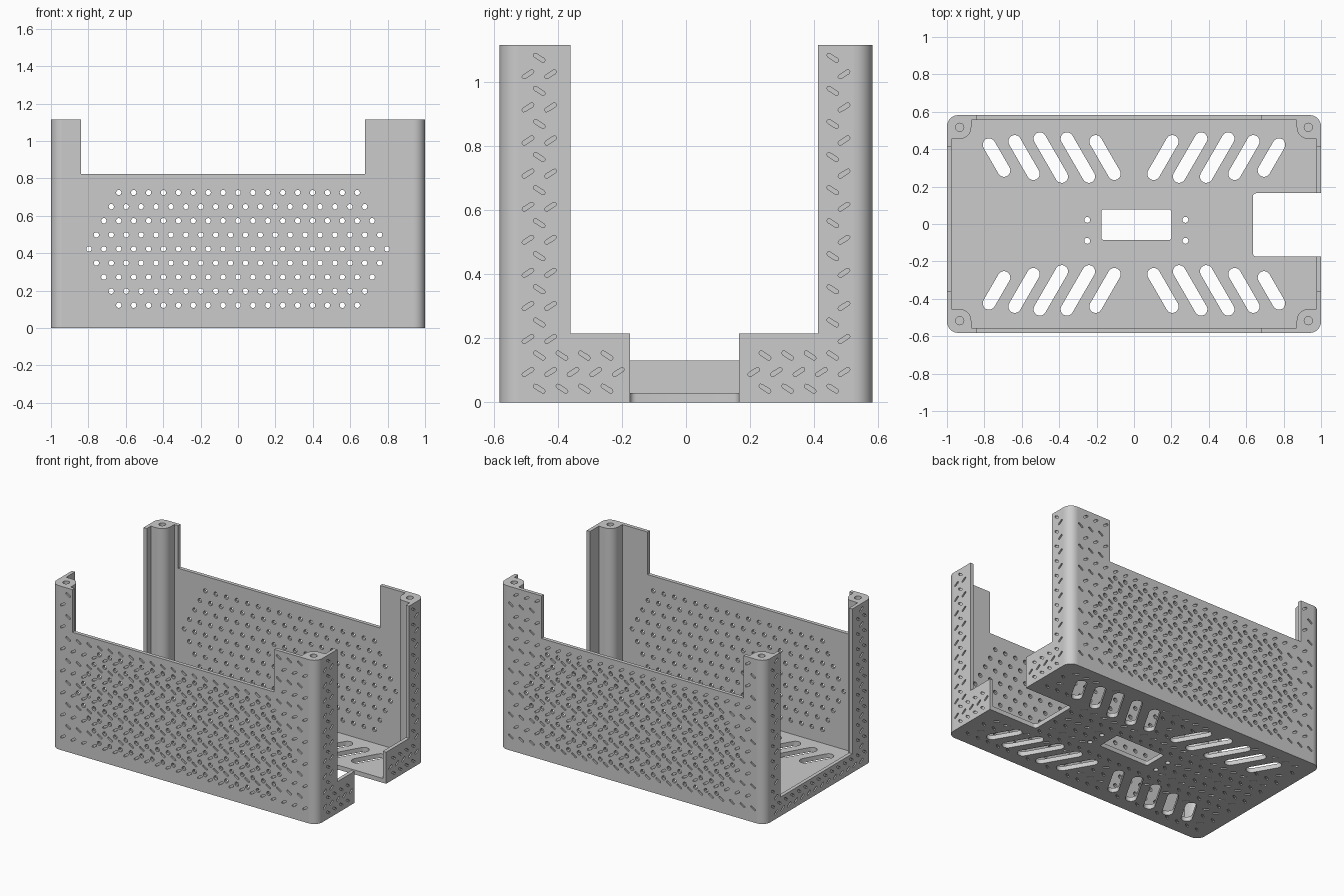
import bpy
from math import pi, sin, cos, radians
from mathutils import Matrix, Vector, geometry

cube = bpy.data.objects.get("Cube")
if cube:
    bpy.data.objects.remove(cube)

X, Y, TOP = 1.0, 0.582, 1.115       # half length, half width, height
R, SKIN, WALL = 0.06, 0.008, 0.025  # corner radius, groove depth, wall thickness

grey = bpy.data.materials.new("plain grey")
grey.use_nodes = True
colour = (0.6, 0.6, 0.6, 1)
grey.diffuse_color = colour
grey.node_tree.nodes["Principled BSDF"].inputs["Base Color"].default_value = colour

FACE_Y = Matrix.Rotation(pi / 2, 4, 'X')
FACE_X = Matrix(((0, 0, 1, 0), (1, 0, 0, 0), (0, 1, 0, 0), (0, 0, 0, 1)))
FLAT = Matrix.Identity(4)
parts = []


def plate(name, loops, a, b, axis=FLAT):
    """Fill flat loops (inner loops become holes) and extrude from a to b."""
    curve = bpy.data.curves.new(name, 'CURVE')
    curve.dimensions, curve.fill_mode = '2D', 'BOTH'
    curve.extrude = abs(b - a) / 2
    for loop in loops:
        s = curve.splines.new('POLY')
        s.points.add(len(loop) - 1)
        for p, (u, v) in zip(s.points, loop):
            p.co = (u, v, 0, 1)
        s.use_cyclic_u = True
    temp = bpy.data.objects.new(name + "_outline", curve)
    bpy.context.collection.objects.link(temp)
    deps = bpy.context.evaluated_depsgraph_get()
    mesh = bpy.data.meshes.new_from_object(temp.evaluated_get(deps))
    bpy.data.objects.remove(temp)
    bpy.data.curves.remove(curve)
    mesh.transform(axis @ Matrix.Translation((0, 0, (a + b) / 2)))
    mesh.materials.clear()
    mesh.materials.append(grey)
    ob = bpy.data.objects.new(name, mesh)
    bpy.context.collection.objects.link(ob)
    parts.append(ob)


def arc(cx, cy, r, start, end, n):
    angles = [radians(start + (end - start) * i / n) for i in range(n + 1)]
    return [(cx + r * cos(t), cy + r * sin(t)) for t in angles]


def circle(cx, cy, r, n=12):
    return arc(cx, cy, r, 0, 360, n)[:-1]


def capsule(cx, cy, half, angle, r, n=3):
    dx, dy = half * cos(radians(angle)), half * sin(radians(angle))
    return (arc(cx + dx, cy + dy, r, angle - 90, angle + 90, n)
            + arc(cx - dx, cy - dy, r, angle + 90, angle + 270, n))


def rounded(x0, x1, y0, y1, r):
    return (arc(x1 - r, y1 - r, r, 0, 90, 4) + arc(x0 + r, y1 - r, r, 90, 180, 4)
            + arc(x0 + r, y0 + r, r, 180, 270, 4) + arc(x1 - r, y0 + r, r, 270, 360, 4))


def grooves(width, cols, z0, step, rows, odd, allowed):
    """Tread pattern: rows of short slanted grooves, leaning alternately."""
    out = []
    pitch = 2 * width / cols
    for k in range(rows):
        lean = (k % 2 == odd)
        for n in range(cols + 1 if lean else cols):
            u = -width + pitch * (n if lean else n + 0.5)
            v = z0 + step * k
            if allowed(u, v):
                out.append(capsule(u, v, 0.0145, 33 if lean else -33, 0.0065))
    return out


# Long walls: tall ends, lower middle, hexagonal field of vent holes
def long_allowed(u, v):
    return v < 0.79 or u < -0.865 or u > 0.705


long_outline = [(R - X, SKIN), (X - R, SKIN), (X - R, TOP), (0.68, TOP),
                (0.68, 0.825), (-0.84, 0.825), (-0.84, TOP), (R - X, TOP)]
vents = []
for j in range(9):
    count = 21 - abs(j - 4)
    for i in range(count):
        vents.append(circle((i - (count - 1) / 2) * 0.0797, 0.122 + 0.0753 * j, 0.0145, 10))
long_marks = grooves(0.912, 23, 0.095, 0.075, 14, 0, long_allowed)
for name, side in (("front_wall", -1), ("back_wall", 1)):
    d = -side * Y
    inward = -1 if d > 0 else 1
    plate(name + "_tread", [long_outline] + vents + long_marks, d, d + inward * SKIN, FACE_Y)
    plate(name, [long_outline] + vents, d + inward * SKIN, d + inward * WALL, FACE_Y)


# End walls: tall posts at the corners, low rim between them
E = Y - R
LOW, POST_A, POST_B, CUT_A, CUT_B = 0.215, -0.36, 0.412, -0.175, 0.165


def left_allowed(u, v):
    post = u < POST_A - 0.03 or u > POST_B + 0.03
    return post or (v < LOW - 0.03 and not CUT_A - 0.03 < u < CUT_B + 0.03)


def right_allowed(u, v):
    return u < POST_A - 0.03 or u > POST_B + 0.03 or v < 0.1


left_loops = [
    [(-E, SKIN), (CUT_A, SKIN), (CUT_A, LOW), (POST_A, LOW), (POST_A, TOP), (-E, TOP)],
    [(E, SKIN), (CUT_B, SKIN), (CUT_B, LOW), (POST_B, LOW), (POST_B, TOP), (E, TOP)]]
right_loops = [[(-E, SKIN), (E, SKIN), (E, TOP), (POST_B, TOP), (POST_B, 0.13),
                (POST_A, 0.13), (POST_A, TOP), (-E, TOP)]]
for name, loops, rule, s in (("left_wall", left_loops, left_allowed, 1),
                             ("right_wall", right_loops, right_allowed, -1)):
    marks = grooves(0.493, 14, 0.043, 0.0516, 21, 1, rule)
    plate(name + "_tread", loops + marks, s * X, s * (X - SKIN), FACE_X)
    plate(name, loops, s * (X - SKIN), s * (X - WALL), FACE_X)

# Corner pillars with screw holes
step = SKIN + 0.003
pillar = ([(step, 0.127), (step, R), (0, R)] + arc(R, R, R, 180, 270, 8)
          + [(R, step), (0.13, step)] + arc(0.068, 0.065, 0.062, 0, 90, 8))
screw = circle(0.068, 0.065, 0.022, 16)
for sx, side in ((1, "left"), (-1, "right")):
    for sy, end in ((-1, "front"), (1, "back")):
        loops = [[(sx * (X - u), sy * (Y - v)) for u, v in lp] for lp in (pillar, screw)]
        plate(f"{end}_{side}_pillar", loops, SKIN, TOP)


# Floor: slanted slots, centre window, four small holes, notch on the left end
def floor_outline(hx, hy, r):
    right = arc(r - hx, hy - r, r, 90, 180, 8) + arc(r - hx, r - hy, r, 180, 270, 8)
    low = arc(hx - r, r - hy, r, 270, 360, 8)
    notch = ([(hx, CUT_A)] + arc(0.655, CUT_A + 0.02, 0.02, 270, 180, 4)
             + arc(0.655, CUT_B - 0.02, 0.02, 180, 90, 4) + [(hx, CUT_B)])
    return right + low + notch + arc(hx - r, hy - r, r, 0, 90, 8)


slots, lines = [], []
for x, half in ((0.735, 0.08), (0.588, 0.1), (0.445, 0.117), (0.3, 0.117), (0.155, 0.1)):
    for sx in (1, -1):
        for sy in (1, -1):
            angle = 60 * sx * sy
            c = Vector((sx * x, sy * 0.355))
            d = Vector((cos(radians(angle)), sin(radians(angle)))) * half
            slots.append(capsule(c.x, c.y, half, angle, 0.034, 8))
            lines.append((c - d, c + d))
window = rounded(-0.175, 0.2, -0.085, 0.077, 0.012)
pins = [circle(x, y, 0.016) for x in (-0.25, 0.275) for y in (0.022, -0.09)]


def floor_allowed(u, v):
    p = Vector((u, v))
    for a, b in lines:
        q, t = geometry.intersect_point_line(p, a, b)
        t = min(max(t, 0), 1)
        if (a + (b - a) * t - p).length < 0.06:
            return False
    if -0.21 < u < 0.235 and -0.12 < v < 0.11:
        return False
    if u > 0.6 and -0.21 < v < 0.2:
        return False
    return all((p - Vector((x, y))).length > 0.045
               for x in (-0.25, 0.275) for y in (0.022, -0.09))


floor_marks = grooves(0.912, 23, -0.49, 0.0754, 14, 0, floor_allowed)
openings = slots + [window] + pins
plate("floor_tread", [floor_outline(X, Y, R)] + openings + floor_marks, 0, SKIN)
plate("floor", [floor_outline(X - 0.018, Y - 0.018, R - 0.018)] + openings, SKIN, 0.03)

# Smooth the rounded corners while keeping edges sharp
bpy.ops.object.select_all(action='DESELECT')
for ob in parts:
    ob.select_set(True)
bpy.context.view_layer.objects.active = parts[0]
bpy.ops.object.shade_smooth_by_angle(angle=radians(35))
